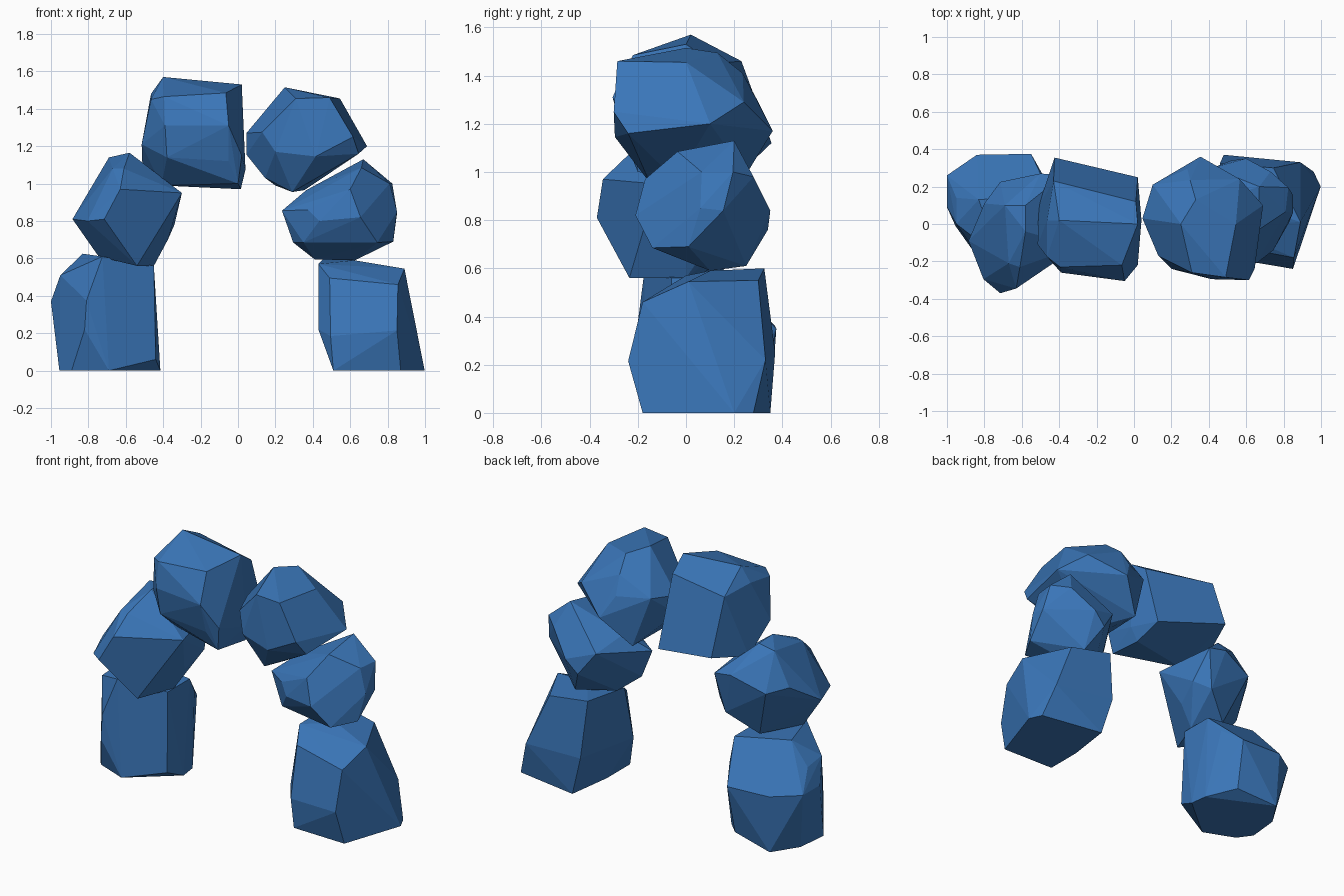
import bpy, bmesh, math

# One blue stone colour for the whole arch
blue = bpy.data.materials.new("stone blue")
blue.diffuse_color = (0.042, 0.18, 0.48, 1.0)


def stone(name, corners):
    """Chiselled block: the convex hull of a few corners, near-flat facets merged."""
    bm = bmesh.new()
    for c in corners:
        bm.verts.new(c)
    bmesh.ops.convex_hull(bm, input=bm.verts[:])
    bmesh.ops.delete(bm, geom=[v for v in bm.verts if not v.link_faces], context='VERTS')
    bmesh.ops.dissolve_limit(bm, angle_limit=math.radians(5),
                             verts=bm.verts[:], edges=bm.edges[:])
    bmesh.ops.recalc_face_normals(bm, faces=bm.faces[:])
    me = bpy.data.meshes.new(name)
    bm.to_mesh(me)
    bm.free()
    me.materials.append(blue)
    ob = bpy.data.objects.new(name, me)
    bpy.context.collection.objects.link(ob)
    return ob


# Left foot: base ring, belly, top
stone("left_base_stone", [
    (-.89, -.10, 0), (-.69, -.18, 0), (-.415, .05, 0), (-.43, .16, 0),
    (-.83, .35, 0), (-.935, .19, 0), (-.955, -.01, 0), (-.56, .31, .04),
    (-.82, -.20, .22), (-.81, -.20, .375), (-1.0, .09, .37), (-1.0, .26, .37),
    (-.84, .37, .36), (-.55, .375, .35), (-.48, .25, .44), (-.44, -.08, .06),
    (-.95, 0, .51), (-.95, .14, .49), (-.83, .13, .625), (-.725, -.17, .61),
    (-.45, -.06, .56), (-.45, .16, .56)])

# Left shoulder
stone("left_middle_stone", [
    (-.54, -.235, .56), (-.45, 0, .56), (-.745, -.11, .61), (-.60, .12, .60),
    (-.885, -.09, .81), (-.805, -.295, .80), (-.715, -.37, .81), (-.63, -.345, .97),
    (-.43, .22, .73), (-.375, 0, .70), (-.34, .15, .78), (-.30, -.12, .95),
    (-.38, .26, .98), (-.50, .27, 1.0), (-.715, .225, .92), (-.80, .11, .94),
    (-.67, -.21, 1.08), (-.61, -.23, 1.08), (-.69, .10, 1.14), (-.58, -.04, 1.165),
    (-.58, .10, 1.16), (-.47, .05, 1.075)])

# Left top block
stone("left_top_stone", [
    (-.40, .02, 1.57), (.02, 0, 1.53), (-.465, .02, 1.48), (-.465, -.175, 1.45),
    (-.395, -.23, 1.465), (-.065, -.22, 1.485), (-.05, -.305, 1.31),
    (-.39, -.26, 1.31), (-.05, -.25, 1.12), (-.38, -.235, 1.14),
    (.02, -.22, 1.15), (.0, -.20, 1.0), (.04, .02, 1.075), (.015, .05, .97),
    (.02, .25, 1.02), (.01, .12, 1.45), (-.43, .23, 1.46), (-.425, .355, 1.12),
    (-.41, -.05, .99), (-.51, .10, 1.06), (-.515, -.11, 1.21)])

# Right top block
stone("right_top_stone", [
    (.25, 0, 1.515), (.545, 0, 1.455), (.31, -.26, 1.455), (.49, -.285, 1.46),
    (.33, .13, 1.495), (.30, .235, 1.41), (.285, .295, 1.30), (.10, .21, 1.30),
    (.565, .24, 1.29),
    (.045, .03, 1.27), (.045, .03, 1.155), (.13, -.17, 1.275), (.20, -.24, 1.17),
    (.415, -.295, 1.145), (.615, -.30, 1.25), (.645, -.24, 1.16), (.69, .10, 1.20),
    (.355, .36, 1.17), (.145, -.08, 1.03), (.29, -.15, .955), (.355, -.04, .965),
    (.20, .25, .99)])

# Right shoulder
stone("right_middle_stone", [
    (.67, .20, 1.13), (.66, -.035, 1.085), (.60, -.17, .97), (.825, .195, 1.0),
    (.81, .065, 1.0), (.85, .06, .85), (.85, .155, .84), (.83, .01, .69),
    (.745, -.14, .685),
    (.655, -.21, .82), (.435, -.14, .80), (.375, -.10, .86), (.235, 0, .855),
    (.365, .10, .965), (.295, .02, .685), (.35, -.06, .685), (.41, .10, .595),
    (.625, .10, .59), (.60, .25, .61), (.60, .35, .84), (.73, .28, .98),
    (.52, .34, .76), (.42, .30, .90)])

# Right foot
stone("right_base_stone", [
    (.51, -.17, 0), (.87, -.18, 0), (.998, .20, 0), (.96, .28, 0),
    (.55, .35, 0), (.51, .06, 0), (.495, -.18, .185), (.85, -.24, .215),
    (.43, -.09, .22), (.48, .37, .25), (.89, .33, .22), (.49, -.11, .495),
    (.855, -.18, .46), (.89, .01, .545), (.745, .30, .55), (.46, .325, .60),
    (.43, 0, .57), (.62, .10, .59)])
